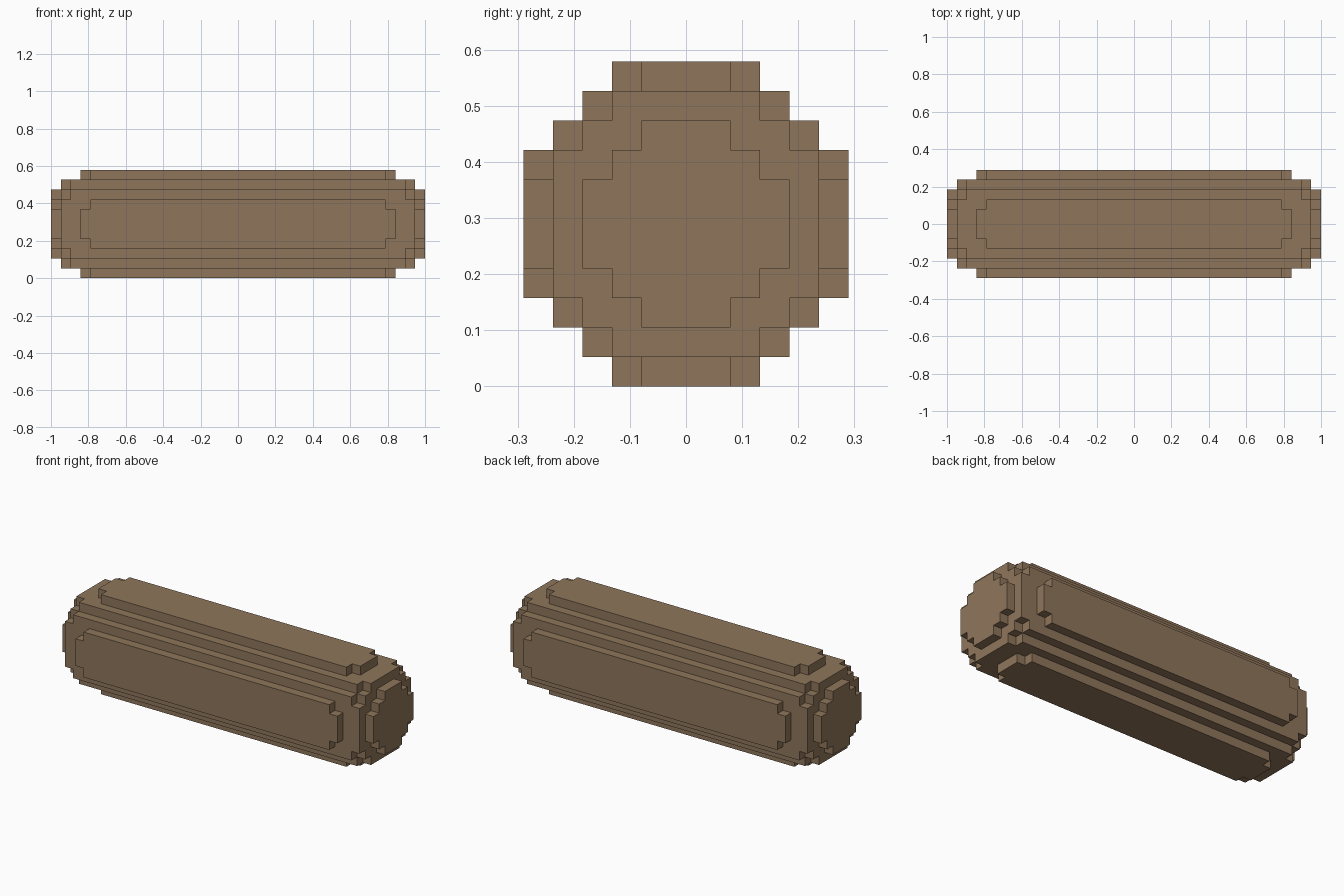
import bpy
import bmesh
from math import pi
from mathutils import Matrix, Vector

cube = bpy.data.objects.get("Cube")
if cube:
    bpy.data.objects.remove(cube, do_unlink=True)

U = 2 / 38              # size of one block
CENTRE_Z = 5.5 * U      # the log is 11 blocks thick

# Single flat colour
wood = bpy.data.materials.new("brown_wood")
wood.use_nodes = True
colour = (0.275, 0.181, 0.105, 1.0)
wood.diffuse_color = colour
bsdf = wood.node_tree.nodes["Principled BSDF"]
bsdf.inputs["Base Color"].default_value = colour
bsdf.inputs["Roughness"].default_value = 0.9


def stepped_slab(name, corner, low, high, turn, closed_base=False):
    """Mirror a stepped corner into a full outline and extrude it along local z."""
    outline = (corner
               + [(-a, b) for a, b in reversed(corner)]
               + [(-a, -b) for a, b in corner]
               + [(a, -b) for a, b in reversed(corner)])
    bm = bmesh.new()
    base = [bm.verts.new((a, b, low)) for a, b in outline]
    top = [bm.verts.new((a, b, high)) for a, b in outline]
    n = len(outline)
    for i in range(n):
        j = (i + 1) % n
        bm.faces.new((base[i], base[j], top[j], top[i]))
    bm.faces.new(top)
    if closed_base:
        bm.faces.new(base[::-1])
    place = Matrix.Translation(Vector((0, 0, CENTRE_Z))) @ turn @ Matrix.Scale(U, 4)
    bmesh.ops.transform(bm, matrix=place, verts=bm.verts)
    mesh = bpy.data.meshes.new(name)
    bm.to_mesh(mesh)
    bm.free()
    mesh.materials.append(wood)
    obj = bpy.data.objects.new(name, mesh)
    bpy.context.collection.objects.link(obj)


# Long core with notched edges
core = [(4.5, 3.5), (3.5, 3.5), (3.5, 4.5)]
stepped_slab("log_core", core, -17, 17, Matrix.Rotation(pi / 2, 4, 'Y'), True)

# Collar and raised plate on both ends
collar = [(4.5, 2.5), (3.5, 2.5), (3.5, 3.5), (2.5, 3.5), (2.5, 4.5)]
end_plate = [(a - 1, b - 1) for a, b in collar]
for side, sign in (("left", 1), ("right", -1)):
    turn = Matrix.Rotation(sign * pi / 2, 4, 'Y')
    stepped_slab(side + "_end_collar", collar, 17, 18, turn)
    stepped_slab(side + "_end_plate", end_plate, 18, 19, turn)

# Raised long panels around the core
panel = [(16, 1.5), (15, 1.5), (15, 2.5)]
for i, side in enumerate(("top", "front", "bottom", "back")):
    stepped_slab(side + "_panel", panel, 4.5, 5.5, Matrix.Rotation(i * pi / 2, 4, 'X'))
